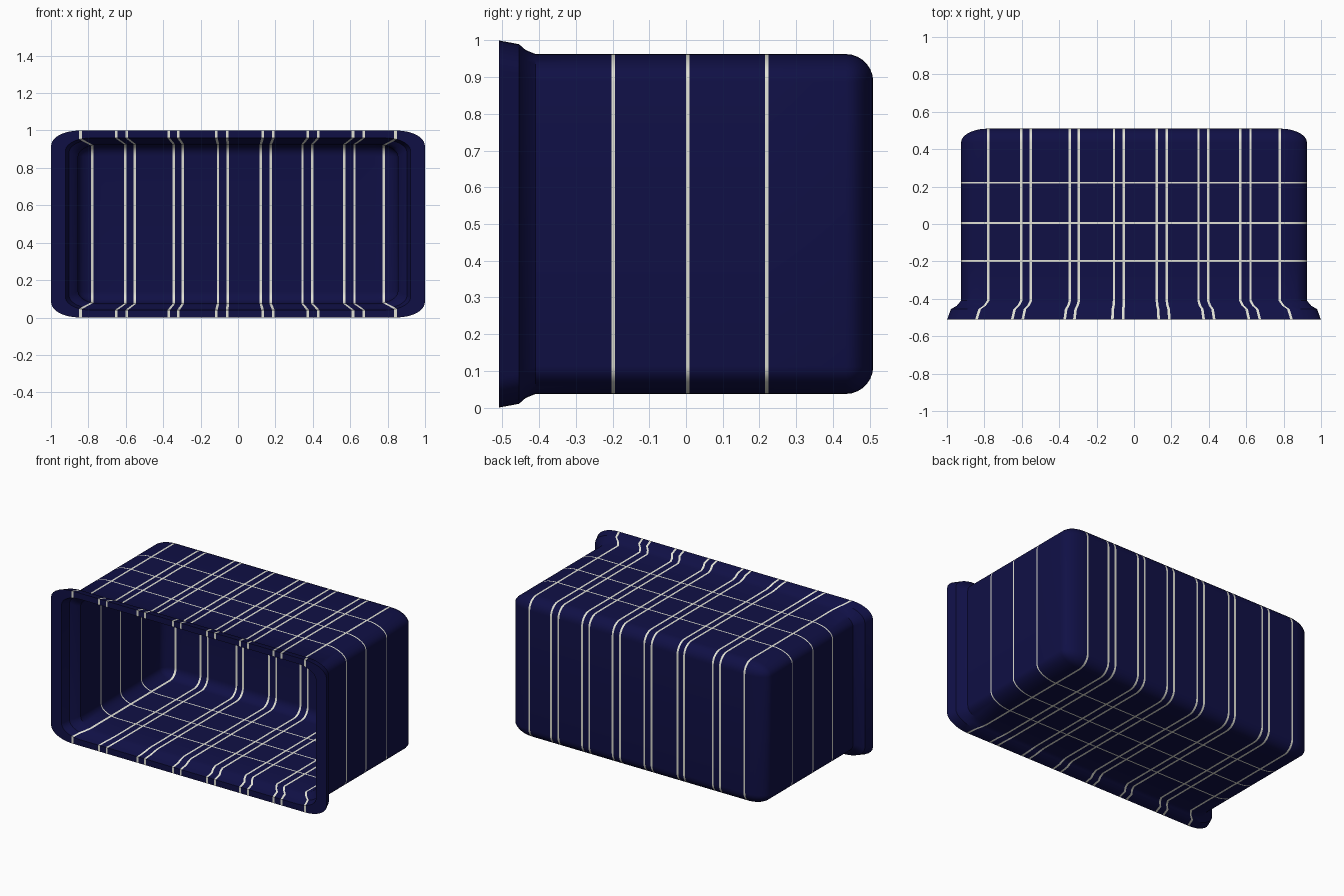
import bpy, bmesh, math
from mathutils import Vector

if "Cube" in bpy.data.objects:
    bpy.data.objects.remove(bpy.data.objects["Cube"])

K = 1.9                      # sideways stretch of the rounded section
HX, HZ = 0.925 / K, 0.463    # half sizes of the body before stretching
FRONT, BACK = -0.51, 0.51
R, WALL = 0.075, 0.037
SEG = 7
LINES_X = [-0.78, -0.603, -0.551, -0.343, -0.295, -0.107, -0.054,
           0.122, 0.175, 0.345, 0.397, 0.569, 0.623, 0.78]
LINES_Y = [-0.198, 0.005, 0.22]
WX, WY = 0.0065, 0.0045      # half widths of the stripes
FLARE = [(-0.51, 1.08), (-0.455, 1.058), (-0.437, 1.024), (-0.41, 1.0)]


def material(name, col):
    m = bpy.data.materials.new(name)
    m.diffuse_color = (*col, 1)
    m.use_nodes = True
    m.node_tree.nodes["Principled BSDF"].inputs["Base Color"].default_value = m.diffuse_color
    return m


def ring(bm, inset, radius, y):
    """Rounded rectangle across the body at depth y."""
    a, c, pts = HX - inset - radius, HZ - inset - radius, []
    for q, (sx, sz) in enumerate([(1, 1), (-1, 1), (-1, -1), (1, -1)]):
        for i in range(SEG + 1):
            t = math.pi / 2 * (q + i / SEG)
            pts.append(bm.verts.new(((sx * a + radius * math.cos(t)) * K, y,
                                     sz * c + radius * math.sin(t))))
    return pts


def cup_rings(bm, inset, radius, back):
    """Straight sleeve with flare stations, then a rounded back edge."""
    rings = [ring(bm, inset, radius, y) for y, _ in FLARE]
    for i in range(SEG + 1):
        t = math.pi / 2 * i / SEG
        d = radius * (1 - math.cos(t))
        rings.append(ring(bm, inset + d, radius - d,
                          back - radius + radius * math.sin(t)))
    return rings


def flare(y):
    if y >= FLARE[-1][0]:
        return 1.0
    for (y0, s0), (y1, s1) in zip(FLARE, FLARE[1:]):
        if y <= y1:
            return s0 + (s1 - s0) * (y - y0) / (y1 - y0)


# Open shell: inner cup reversed, across the rim, then the outer cup
bm = bmesh.new()
outer = cup_rings(bm, 0.0, R, BACK)
inner = cup_rings(bm, WALL, 0.065, BACK - WALL)
rings = inner[::-1] + outer
for r0, r1 in zip(rings, rings[1:]):
    n = len(r0)
    for i in range(n):
        j = (i + 1) % n
        bm.faces.new((r0[i], r0[j], r1[j], r1[i]))
bm.faces.new(rings[0])
bm.faces.new(rings[-1])
bmesh.ops.remove_doubles(bm, verts=bm.verts[:], dist=1e-5)
bmesh.ops.recalc_face_normals(bm, faces=bm.faces[:])

# Cut the stripe edges into the surface
for lines, w, axis in ((LINES_X, WX, Vector((1, 0, 0))), (LINES_Y, WY, Vector((0, 1, 0)))):
    for p in lines:
        for s in (-w, w):
            bmesh.ops.bisect_plane(bm, geom=bm.verts[:] + bm.edges[:] + bm.faces[:],
                                   dist=1e-6, plane_co=axis * (p + s), plane_no=axis)

# Colour the stripes by position
for f in bm.faces:
    c = f.calc_center_median()
    on_x = any(abs(c.x - p) < WX for p in LINES_X)
    on_y = any(abs(c.y - p) < WY for p in LINES_Y) and c.y < BACK - R - WALL
    f.material_index = 1 if on_x or on_y else 0

# Flare the lip and lift onto the ground
for v in bm.verts:
    s = flare(v.co.y)
    v.co.x *= s
    v.co.z = 0.5 + v.co.z * s

me = bpy.data.meshes.new("open_box_shell")
bm.to_mesh(me)
bm.free()
me.materials.append(material("navy blue", (0.005, 0.005, 0.06)))
me.materials.append(material("cream stripe", (0.75, 0.75, 0.66)))
ob = bpy.data.objects.new("open_box_shell", me)
bpy.context.collection.objects.link(ob)
bpy.context.view_layer.objects.active = ob
ob.select_set(True)
bpy.ops.object.shade_smooth_by_angle(angle=math.radians(35))
